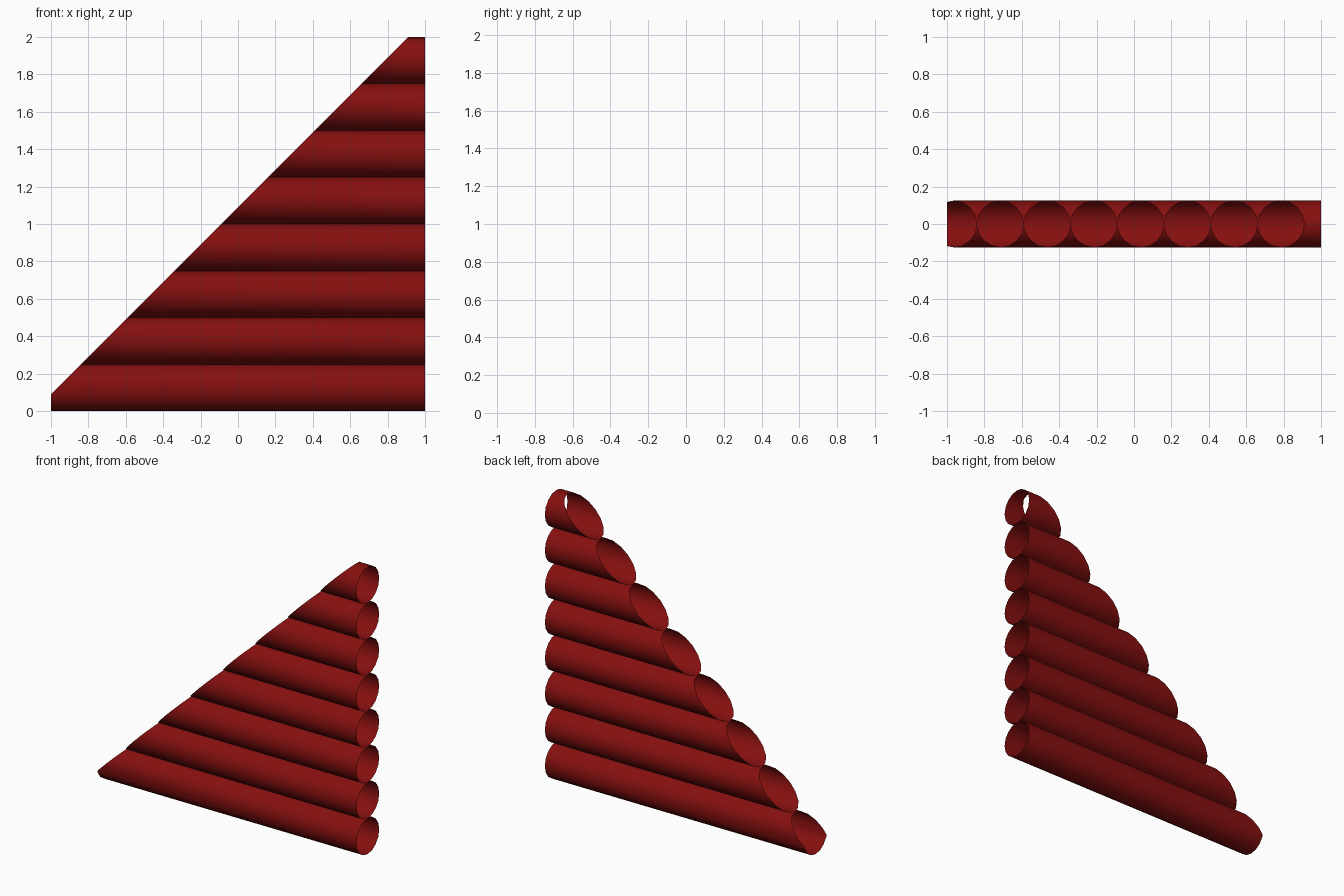
import bpy, bmesh, math
from mathutils import Matrix

if "Cube" in bpy.data.objects:
    bpy.data.objects.remove(bpy.data.objects["Cube"])

RADIUS = 0.125
SIDES = 16
COUNT = 8

red = bpy.data.materials.new("dark red")
red.diffuse_color = (0.24, 0.005, 0.005, 1)
red.use_nodes = True
red.node_tree.nodes["Principled BSDF"].inputs["Base Color"].default_value = red.diffuse_color


def tube(index):
    """Open thin tube along x, mitred at its left end by one shared 45 degree plane."""
    bm = bmesh.new()
    bmesh.ops.create_cone(bm, cap_ends=False, segments=SIDES,
                          radius1=RADIUS, radius2=RADIUS, depth=2)
    bmesh.ops.transform(bm, matrix=Matrix.Rotation(math.pi / 2, 4, 'Y'), verts=bm.verts)
    bmesh.ops.translate(bm, vec=(0, 0, RADIUS * (2 * index + 1)), verts=bm.verts)
    # sloping cut: keep everything below z = x + 1.09
    bmesh.ops.bisect_plane(bm, geom=bm.verts[:] + bm.edges[:] + bm.faces[:],
                           plane_co=(0, 0, 1.09), plane_no=(-1, 0, 1), clear_outer=True)
    for f in bm.faces:
        f.smooth = True
    name = f"tube_{index + 1}"
    mesh = bpy.data.meshes.new(name)
    bm.to_mesh(mesh)
    bm.free()
    mesh.materials.append(red)
    bpy.context.collection.objects.link(bpy.data.objects.new(name, mesh))


# stack of tubes, longest at the bottom
for i in range(COUNT):
    tube(i)
